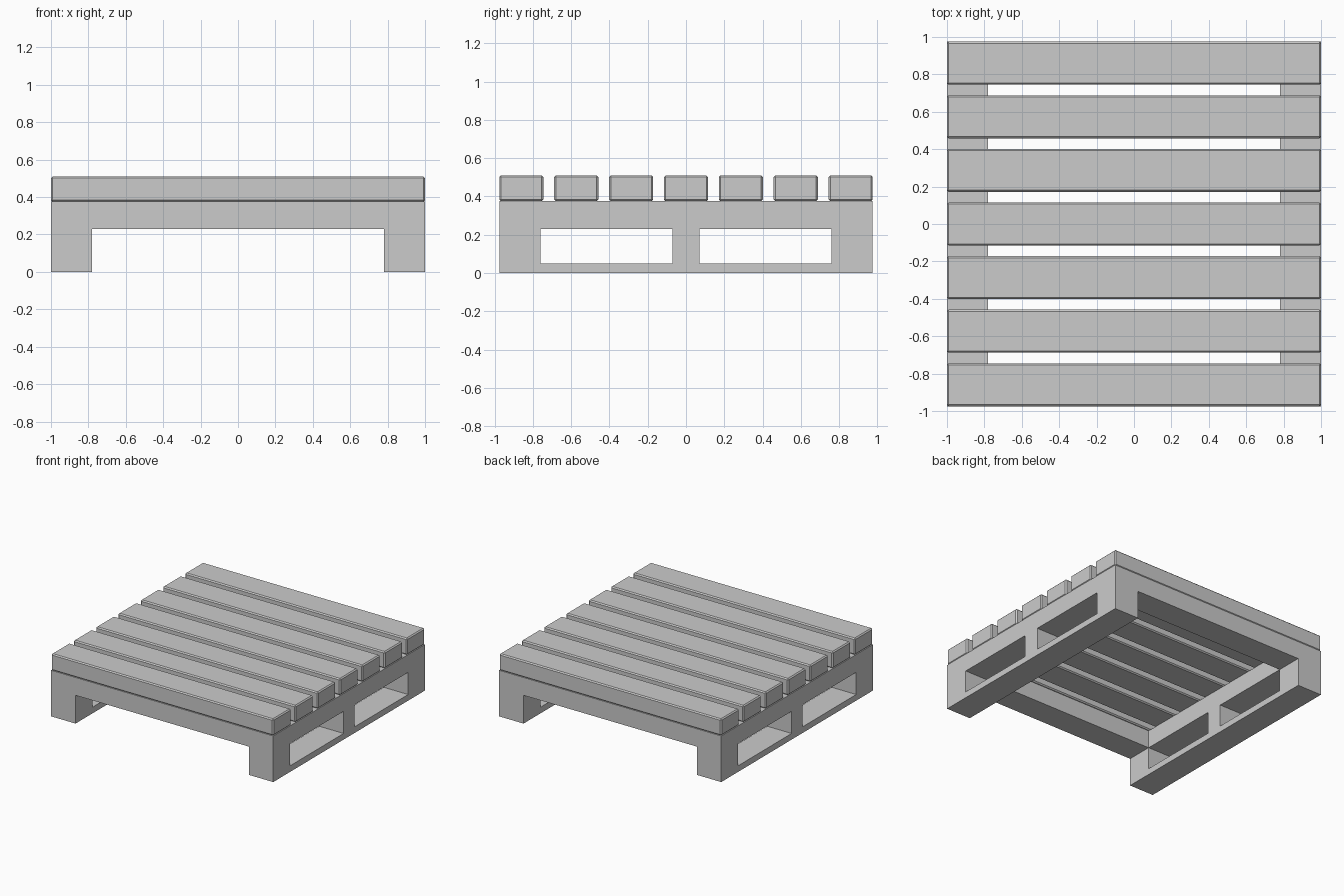
import bpy

if "Cube" in bpy.data.objects:
    bpy.data.objects.remove(bpy.data.objects["Cube"])

W, D = 2.0, 1.95            # overall width and depth
FRAME_H, TOP = 0.375, 0.51  # frame top and slat top
SLATS, SLAT_W = 7, 0.23


def box(name, x0, x1, y0, y1, z0, z1):
    bpy.ops.mesh.primitive_cube_add(
        size=1, location=((x0 + x1) / 2, (y0 + y1) / 2, (z0 + z1) / 2))
    ob = bpy.context.object
    ob.name = name
    ob.scale = (x1 - x0, y1 - y0, z1 - z0)
    bpy.ops.object.transform_apply(location=False, rotation=False, scale=True)
    return ob


def cut(target, cutter):
    cutter.hide_render = True
    mod = target.modifiers.new(cutter.name, 'BOOLEAN')
    mod.operation = 'DIFFERENCE'
    mod.solver = 'EXACT'
    mod.object = cutter
    bpy.context.view_layer.objects.active = target
    bpy.ops.object.modifier_apply(modifier=mod.name)
    bpy.data.objects.remove(cutter, do_unlink=True)


# Base frame: two skids joined by front and back rails
frame = box("base_frame", -W / 2, W / 2, -D / 2, D / 2, 0, FRAME_H)
cut(frame, box("inner_well", -0.78, 0.78, -0.76, 0.76, -0.1, 0.6))
cut(frame, box("front_opening", -0.78, 0.78, -1.2, 1.2, -0.1, 0.23))

# Two fork windows through each skid
for s in (-1, 1):
    y0, y1 = sorted((s * 0.07, s * 0.76))
    cut(frame, box("side_window", -1.2, 1.2, y0, y1, 0.05, 0.23))

# Deck slats with small chamfers
pitch = (D - SLAT_W) / (SLATS - 1)
for i in range(SLATS):
    y = -D / 2 + i * pitch
    slat = box(f"deck_slat_{i + 1}", -W / 2, W / 2, y, y + SLAT_W, FRAME_H, TOP)
    bevel = slat.modifiers.new("chamfer", 'BEVEL')
    bevel.width = 0.009
    bevel.segments = 1
